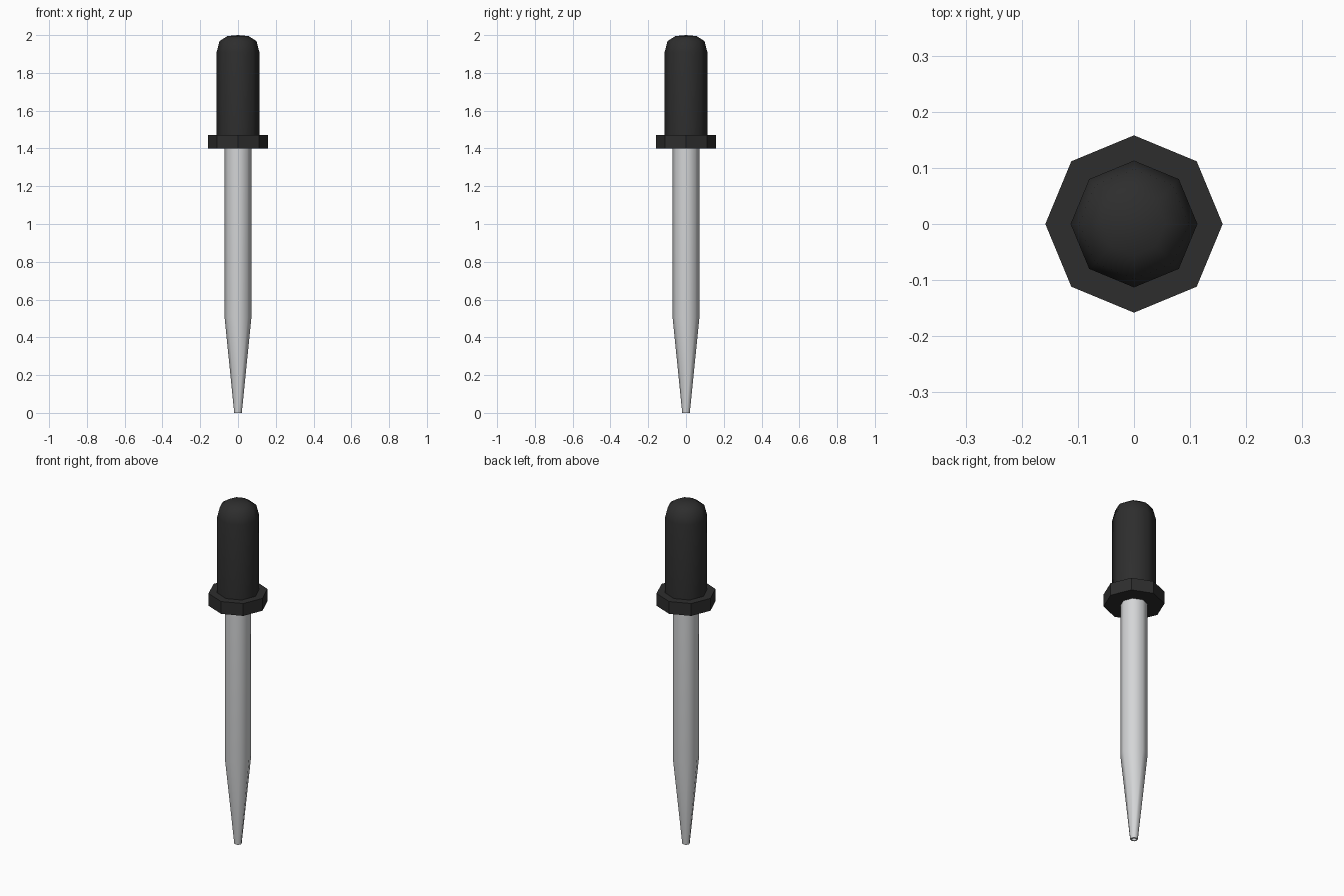
import bpy
import bmesh
from math import cos, sin, tau, radians

SIDES = 8

cube = bpy.data.objects.get("Cube")
if cube:
    bpy.data.objects.remove(cube, do_unlink=True)


def material(name, colour, roughness):
    mat = bpy.data.materials.new(name)
    mat.use_nodes = True
    mat.diffuse_color = colour
    bsdf = next(n for n in mat.node_tree.nodes if n.type == "BSDF_PRINCIPLED")
    bsdf.inputs["Base Color"].default_value = colour
    bsdf.inputs["Roughness"].default_value = roughness
    return mat


def lathe(name, profile, mat, smooth_angle):
    """Turn a (radius, height) profile into an eight-sided solid."""
    bm = bmesh.new()
    rings = []
    for r, z in profile:
        if r == 0:
            rings.append([bm.verts.new((0, 0, z))] * SIDES)
        else:
            rings.append([bm.verts.new((r * cos(tau * i / SIDES), r * sin(tau * i / SIDES), z))
                          for i in range(SIDES)])
    for low, high in zip(rings, rings[1:]):
        for i in range(SIDES):
            j = (i + 1) % SIDES
            corners = dict.fromkeys((low[i], low[j], high[j], high[i]))
            bm.faces.new(list(corners))
    bmesh.ops.recalc_face_normals(bm, faces=bm.faces)
    mesh = bpy.data.meshes.new(name)
    bm.to_mesh(mesh)
    bm.free()
    mesh.materials.append(mat)
    obj = bpy.data.objects.new(name, mesh)
    bpy.context.collection.objects.link(obj)
    if smooth_angle:
        bpy.ops.object.select_all(action="DESELECT")
        obj.select_set(True)
        bpy.context.view_layer.objects.active = obj
        bpy.ops.object.shade_smooth_by_angle(angle=radians(smooth_angle))
    return obj


rubber = material("black rubber", (0.027, 0.027, 0.027, 1), 0.7)
glass = material("pale glass", (0.66, 0.67, 0.68, 1), 0.3)

# Glass tube with tapered tip and a narrow bore
lathe("glass_tube", [(0, 0.45), (0.058, 0.45), (0.013, 0), (0.02, 0),
                     (0.071, 0.505), (0.071, 1.41), (0, 1.41)], glass, 50)

# Flat collar gripping the tube
lathe("rubber_collar", [(0, 1.4), (0.158, 1.4), (0.158, 1.472), (0, 1.472)], rubber, 0)

# Squeeze bulb with rounded top
lathe("rubber_bulb", [(0, 1.46), (0.113, 1.46), (0.113, 1.91), (0.098, 1.968),
                      (0.056, 1.995), (0, 2.0)], rubber, 60)
